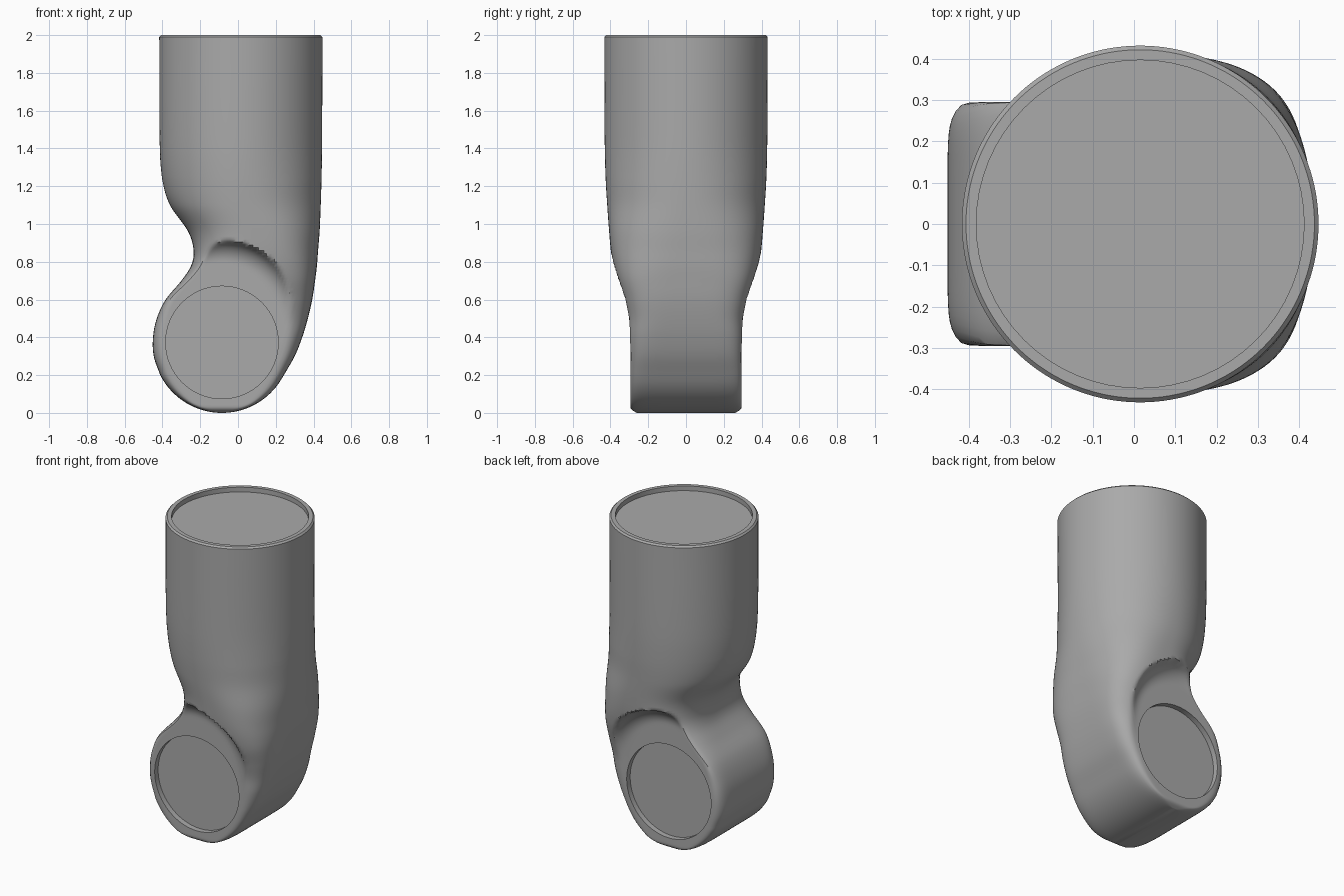
import bpy, math
from mathutils import Vector

cube = bpy.data.objects.get("Cube")
if cube:
    bpy.data.objects.remove(cube, do_unlink=True)

BARREL = Vector((-0.085, 0.367))    # x, z centre of the cross barrel
RADIUS, HALF = 0.367, 0.295         # barrel radius and half length
TOP_X = 0.015
SIDES, STEP = 144, 0.015

grey = bpy.data.materials.new("plain grey")
grey.use_nodes = True
grey.diffuse_color = (0.4, 0.4, 0.4, 1)
grey.node_tree.nodes["Principled BSDF"].inputs["Base Color"].default_value = (0.4, 0.4, 0.4, 1)

# Section stations: z, left x, right x, half depth, squareness left, squareness right
STATIONS = [
    (0.2, -0.412, 0.243, 0.31, 8, 8),
    (0.3, -0.446, 0.3, 0.31, 8, 7),
    (0.4, -0.45, 0.34, 0.315, 8, 6),
    (0.5, -0.43, 0.37, 0.32, 8, 5),
    (0.6, -0.383, 0.393, 0.34, 7, 4.4),
    (0.7, -0.3, 0.408, 0.368, 4.5, 3.8),
    (0.78, -0.248, 0.418, 0.386, 3.4, 3.2),
    (0.86, -0.235, 0.424, 0.398, 2.8, 2.8),
    (0.96, -0.264, 0.432, 0.407, 2.4, 2.5),
    (1.1, -0.36, 0.438, 0.417, 2.1, 2.2),
    (1.23, -0.4, 0.442, 0.425, 2, 2.1),
    (1.4, -0.414, 0.445, 0.43, 2, 2),
    (2.0, -0.417, 0.447, 0.432, 2, 2),
]


def slope(i, c):
    a, b = STATIONS[max(i - 1, 0)], STATIONS[min(i + 1, len(STATIONS) - 1)]
    return (b[c] - a[c]) / (b[0] - a[0])


def station(z):
    """Smoothly interpolated section values at height z."""
    z = max(z, STATIONS[0][0])
    i = max(k for k in range(len(STATIONS) - 1) if STATIONS[k][0] <= z)
    p, q = STATIONS[i], STATIONS[i + 1]
    d = q[0] - p[0]
    t = (z - p[0]) / d
    s = t * t * (3 - 2 * t)
    return [p[c] * (1 - s) + q[c] * s
            + d * t * (1 - t) * ((1 - t) * slope(i, c) - t * slope(i + 1, c))
            for c in range(1, 6)]


def soft_min(a, b, k=0.012):
    h = max(k - abs(a - b), 0) / k
    return min(a, b) - h * h * k / 4


def cove(x, z):
    """Depth limit: flat barrel end, sweeping up in a cove to the body."""
    d = Vector((x, z)) - BARREL
    if d.length < 0.001:
        return HALF
    lift = max(d.y / d.length, 0)
    fillet = 0.11
    u = (d.length - (0.425 + 0.12 * lift * lift - fillet)) / fillet
    if u <= 0 or d.y < -0.1:
        return HALF
    if u >= 1:
        return HALF + fillet + (u - 1)
    return HALF + fillet * (1 - math.sqrt(1 - u * u))


def ring(z, shrink=0.0):
    left, right, depth, nl, nr = station(z)
    if z < STATIONS[0][0]:
        half = math.sqrt(max(RADIUS ** 2 - (z - BARREL.y) ** 2, 0))
        left, right = BARREL.x - half, BARREL.x + half
        depth -= 0.05 * max(1 - z / 0.05, 0) ** 2
    mid, a = (left + right) / 2, (right - left) / 2 - shrink
    depth -= shrink
    points = []
    for k in range(SIDES):
        t = math.tau * k / SIDES
        c, s = math.cos(t), math.sin(t)
        n = nr if c > 0 else nl
        r = (abs(c) ** n + abs(s) ** n) ** (-1 / n)
        x, y = mid + a * r * c, depth * r * s
        limit = soft_min(abs(y), cove(x, z)) if z < 1.2 else abs(y)
        points.append((x, math.copysign(max(limit, 0), y), z))
    return points


# Elbow body: stacked rings, fine at the rounded bottom
low = STATIONS[0][0]
end = math.acos(1 - low / RADIUS)
rings = [ring(RADIUS * (1 - math.cos(end * k / 20))) for k in range(1, 20)]
count = int((1.25 - low) / STEP)
rings += [ring(low + STEP * k) for k in range(count)]
rings += [ring(1.25 + 0.74 * k / 10) for k in range(11)]
rings.append(ring(2.0, 0.01))

verts = [p for r in rings for p in r]
faces = [(i * SIDES + k, i * SIDES + (k + 1) % SIDES,
          (i + 1) * SIDES + (k + 1) % SIDES, (i + 1) * SIDES + k)
         for i in range(len(rings) - 1) for k in range(SIDES)]
last = (len(rings) - 1) * SIDES
faces += [tuple(reversed(range(SIDES))), tuple(range(last, last + SIDES))]
mesh = bpy.data.meshes.new("elbow_body")
mesh.from_pydata(verts, [], faces)
mesh.materials.append(grey)
body = bpy.data.objects.new("elbow_body", mesh)
bpy.context.collection.objects.link(body)


# Shallow round recesses in the three open ends
def recess(name, radius, depth, location, rotation=(0, 0, 0)):
    bpy.ops.mesh.primitive_cylinder_add(vertices=64, radius=radius, depth=2 * depth,
                                        location=location, rotation=rotation)
    cutter = bpy.context.object
    cutter.name = name
    cutter.data.materials.append(grey)
    cutter.hide_render = True
    cut = body.modifiers.new(name, "BOOLEAN")
    cut.operation, cut.solver, cut.object = "DIFFERENCE", "EXACT", cutter
    bpy.context.view_layer.objects.active = body
    bpy.ops.object.modifier_apply(modifier=name)
    bpy.data.objects.remove(cutter, do_unlink=True)


recess("top_recess", 0.397, 0.03, (TOP_X, 0, 2))
for side, name in ((-1, "front_recess"), (1, "back_recess")):
    recess(name, 0.298, 0.035, (BARREL.x, side * HALF, 0.373), (math.pi / 2, 0, 0))

bpy.ops.object.select_all(action="DESELECT")
body.select_set(True)
bpy.context.view_layer.objects.active = body
bpy.ops.object.shade_smooth_by_angle(angle=math.radians(40))
